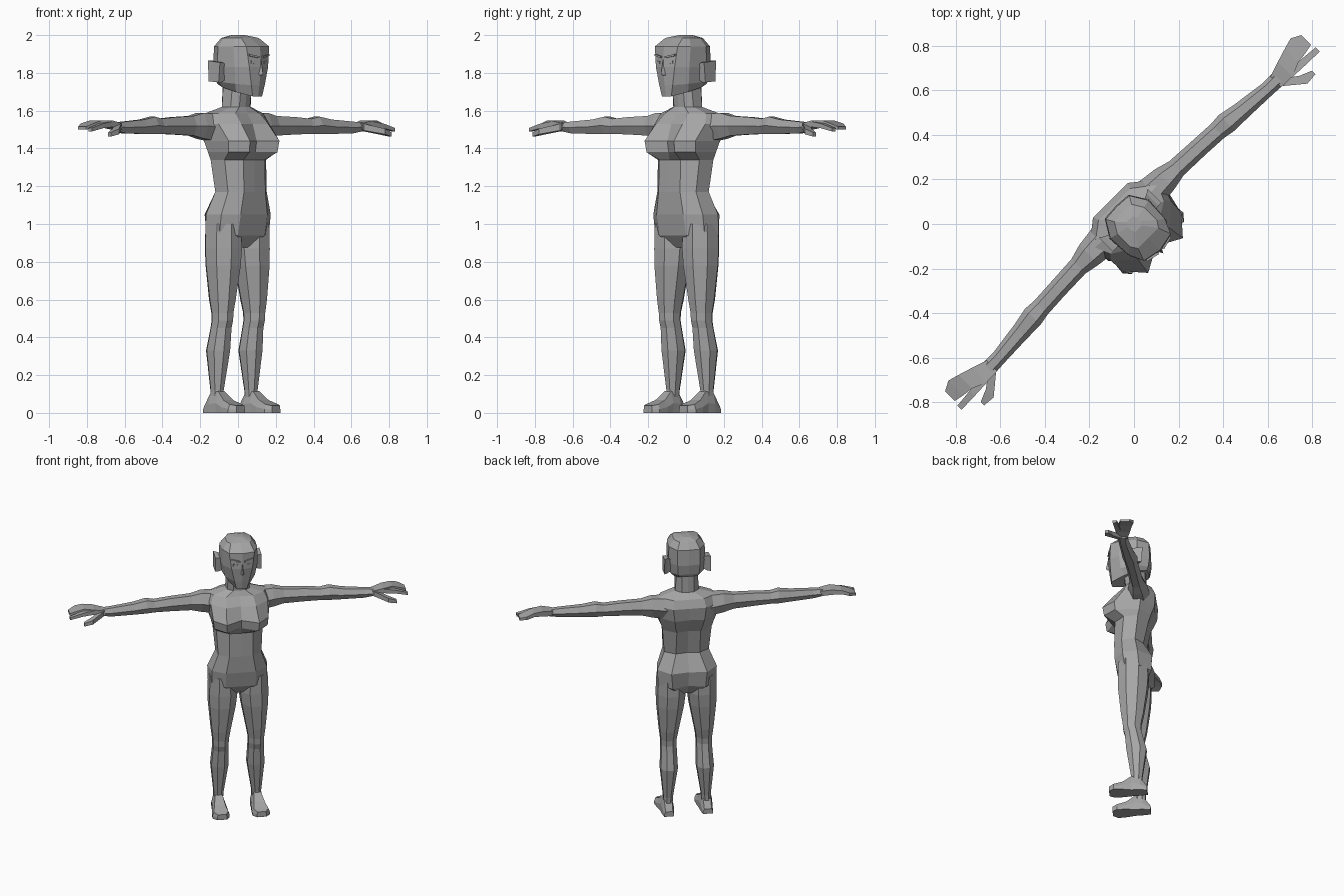
import bpy, bmesh, math

grey = bpy.data.materials.new("plain_grey")
grey.diffuse_color = (0.38, 0.38, 0.38, 1)
TURN = math.radians(45)  # the figure stands turned towards +x -y


def loft(name, rings, mirror=False):
    """Skin a list of equal-length rings of (x, forward, z) points and cap the ends."""
    bm = bmesh.new()
    rows = [[bm.verts.new((x, -f, z)) for x, f, z in ring] for ring in rings]
    n = len(rows[0])
    for a, b in zip(rows, rows[1:]):
        for i in range(n):
            j = (i + 1) % n
            bm.faces.new((a[i], a[j], b[j], b[i]))
    bm.faces.new(rows[0])
    bm.faces.new(rows[-1])
    bmesh.ops.recalc_face_normals(bm, faces=bm.faces)
    mesh = bpy.data.meshes.new(name)
    bm.to_mesh(mesh)
    bm.free()
    mesh.materials.append(grey)
    ob = bpy.data.objects.new(name, mesh)
    bpy.context.collection.objects.link(ob)
    ob.rotation_euler.z = TURN
    if mirror:
        ob.modifiers.new("mirror", 'MIRROR').use_axis[0] = True
    return ob


def body_ring(z, slope, fc, u1, f1, u2, f2, u3, f3, u4, f4, bc):
    """Ten-sided symmetric section: front centre, four side points, back centre."""
    side = [(u1, f1), (u2, f2), (u3, f3), (u4, f4)]
    pts = [(0, fc)] + side + [(0, bc)] + [(-u, f) for u, f in reversed(side)]
    return [(u, f, z + slope * f) for u, f in pts]


def oval(n, turn=0.0):
    return [(math.cos(turn + i * math.tau / n), math.sin(turn + i * math.tau / n)) for i in range(n)]


def plate_ring(u, f0, f1, top, thick):
    """Rectangular section across a hand or finger."""
    return [(u, f0, top - thick), (u, f1, top - thick), (u, f1, top), (u, f0, top)]


# Torso and neck
loft("torso", [body_ring(*r) for r in [
    (0.875, 0, .05, .05, .05, .10, .02, .10, -.04, .05, -.07, -.06),
    (0.94, 0, .10, .10, .10, .185, .045, .195, -.05, .11, -.125, -.09),
    (1.05, 0, .12, .10, .12, .185, .06, .20, -.04, .12, -.13, -.115),
    (1.17, 0, .125, .08, .125, .145, .07, .15, -.02, .08, -.07, -.06),
    (1.34, 0, .125, .08, .12, .155, .055, .165, -.04, .08, -.105, -.09),
    (1.38, 0, .13, .105, .19, .18, .11, .175, -.05, .09, -.12, -.11),
    (1.44, 0, .14, .11, .20, .185, .115, .195, -.06, .10, -.145, -.135),
    (1.53, 0, .11, .10, .125, .19, .045, .225, -.06, .11, -.15, -.15),
    (1.585, 0, .07, .09, .07, .17, .02, .20, -.05, .10, -.125, -.125),
    (1.62, 0, .055, .04, .05, .075, .02, .08, -.04, .04, -.08, -.085),
    (1.75, 0, .07, .04, .065, .07, .03, .07, -.04, .04, -.075, -.08),
]])

# Head
loft("head", [body_ring(*r) for r in [
    (1.715, -.27, .15, .035, .145, .075, .06, .085, -.03, .06, -.09, -.10),
    (1.75, -.10, .16, .05, .15, .10, .08, .115, -.03, .07, -.10, -.105),
    (1.83, 0, .172, .07, .155, .115, .09, .125, -.03, .075, -.11, -.115),
    (1.94, 0, .165, .085, .148, .115, .08, .12, -.03, .075, -.105, -.11),
    (1.985, 0, .09, .065, .09, .085, .06, .085, -.02, .055, -.07, -.075),
    (2.0, 0, .03, .02, .03, .03, .01, .03, -.01, .02, -.03, -.03),
]])


def slab(name, u0, u1, f0, f1, z0, z1, tilt=0.0, mirror=True):
    """Small block whose outer end is raised by tilt and set back with the face."""
    loft(name, [[(u, f0 + d, z0 + t), (u, f1 + d, z0 + t), (u, f1 + d, z1 + t), (u, f0 + d, z1 + t)]
                for u, t, d in ((u0, 0, 0), (u1, tilt, -0.25 * (u1 - u0) if tilt else 0))], mirror)


# Face details and ears
slab("brow", .015, .075, .15, .175, 1.878, 1.888, .012)
slab("eye", .03, .06, .15, .167, 1.847, 1.862, .003)
loft("nose", [[(-w, .15, z), (w, .15, z), (0, f, z)]
              for z, w, f in ((1.785, .018, .172), (1.795, .018, .187), (1.87, .008, .172))])
loft("ear", [[(u, -.05 + b, 1.75 + c), (u, .01, 1.745 + c), (u, .02, 1.86 - c), (u, -.055 + b, 1.87 - c)]
             for u, b, c in ((.11, .01, .015), (.135, 0, .005), (.155, -.015, .005))], True)

# Arms: position along the arm, centre forward, centre height, two radii
loft("arm", [[(u, f + rf * c, z + rz * s) for c, s in oval(6)] for u, f, z, rf, rz in [
    (.14, -.045, 1.51, .075, .085),
    (.24, -.045, 1.52, .062, .078),
    (.31, -.042, 1.52, .045, .06),
    (.45, -.036, 1.52, .043, .053),
    (.56, -.030, 1.517, .043, .046),
    (.615, -.027, 1.522, .050, .053),
    (.70, -.018, 1.515, .042, .044),
    (.85, -.005, 1.511, .034, .036),
    (.92, -.003, 1.514, .036, .026),
]], True)

# Hands
loft("palm_and_fingers", [plate_ring(*r) for r in [
    (.90, -.035, .033, 1.533, .036),
    (.97, -.058, .035, 1.547, .035),
    (1.035, -.078, .008, 1.547, .027),
    (1.085, -.092, .002, 1.532, .022),
    (1.13, -.068, -.007, 1.515, .016)]], True)
loft("index_finger", [plate_ring(*r) for r in [
    (.96, .0, .036, 1.545, .03),
    (1.05, .008, .040, 1.532, .025),
    (1.135, .016, .042, 1.508, .018)]], True)
loft("thumb", [plate_ring(*r) for r in [
    (.91, -.005, .035, 1.53, .035),
    (.995, .055, .105, 1.505, .03),
    (1.05, .078, .100, 1.485, .022)]], True)

# Legs: height, centre sideways, centre forward, two radii
loft("leg", [[(u + ru * c, f + rf * s, z) for c, s in oval(8, math.pi / 8)] for z, u, f, ru, rf in [
    (1.00, .105, -.005, .095, .105),
    (.87, .104, -.005, .102, .108),
    (.78, .108, -.003, .095, .103),
    (.60, .117, .0, .068, .080),
    (.53, .119, .002, .057, .066),
    (.49, .119, .002, .056, .064),
    (.45, .119, -.008, .056, .062),
    (.33, .121, -.028, .062, .072),
    (.12, .127, -.030, .034, .040),
    (.07, .129, -.030, .034, .040),
]], True)

# Feet: forward, centre sideways, sole half width, top half width, height
loft("foot", [[(u - b, f, 0), (u + b, f, 0), (u + b, f, h * .45), (u + t, f, h), (u - t, f, h), (u - b, f, h * .45)]
              for f, u, b, t, h in [
    (-.10, .130, .033, .024, .035),
    (-.05, .130, .040, .026, .105),
    (.005, .130, .043, .024, .115),
    (.06, .133, .053, .036, .068),
    (.12, .135, .058, .048, .045),
    (.152, .133, .032, .028, .038)]], True)
